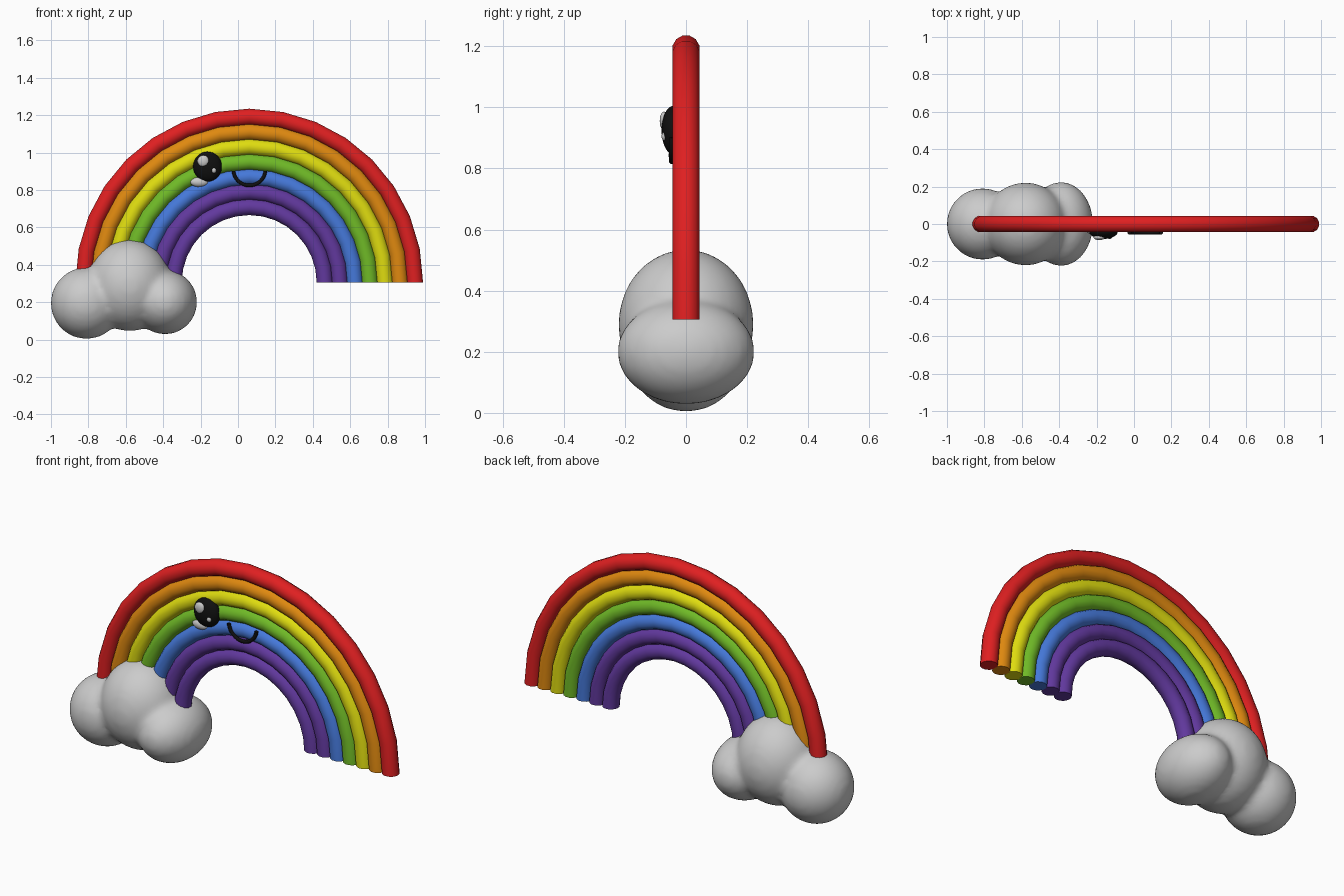
import bpy, bmesh, math
from mathutils import Matrix

if "Cube" in bpy.data.objects:
    bpy.data.objects.remove(bpy.data.objects["Cube"])


def material(name, rgb):
    m = bpy.data.materials.new(name)
    m.diffuse_color = (*rgb, 1)
    m.use_nodes = True
    m.node_tree.nodes["Principled BSDF"].inputs["Base Color"].default_value = m.diffuse_color
    return m


RED = material("red", (0.74, 0.014, 0.015))
ORANGE = material("orange", (0.74, 0.25, 0.005))
YELLOW = material("yellow", (0.74, 0.72, 0.005))
GREEN = material("green", (0.16, 0.49, 0.02))
BLUE = material("blue", (0.06, 0.19, 0.70))
PURPLE = material("purple", (0.12, 0.04, 0.34))
WHITE = material("soft white", (0.60, 0.60, 0.60))
BLACK = material("black", (0.005, 0.005, 0.005))


def finish(name, bm, mat):
    bmesh.ops.recalc_face_normals(bm, faces=bm.faces[:])
    mesh = bpy.data.meshes.new(name)
    bm.to_mesh(mesh)
    bm.free()
    mesh.materials.append(mat)
    ob = bpy.data.objects.new(name, mesh)
    bpy.context.collection.objects.link(ob)
    bpy.ops.object.select_all(action='DESELECT')
    bpy.context.view_layer.objects.active = ob
    ob.select_set(True)
    bpy.ops.object.shade_smooth_by_angle(angle=math.radians(50))
    return ob


def arc_tube(name, mat, centre, radius, thick, start, end, steps, sides):
    """Capped round tube swept along an arc in the xz plane."""
    bm = bmesh.new()
    rings = []
    for i in range(steps + 1):
        a = math.radians(start + (end - start) * i / steps)
        ring = []
        for j in range(sides):
            t = 2 * math.pi * (j + 0.5) / sides
            r = radius + thick * math.cos(t)
            ring.append(bm.verts.new((centre[0] + r * math.cos(a),
                                      centre[1] + thick * math.sin(t),
                                      centre[2] + r * math.sin(a))))
        rings.append(ring)
    for a, b in zip(rings, rings[1:]):
        for j in range(sides):
            k = (j + 1) % sides
            bm.faces.new((a[j], a[k], b[k], b[j]))
    bm.faces.new(rings[0])
    bm.faces.new(rings[-1])
    return finish(name, bm, mat)


def add_ball(bm, centre, size, u=24, v=16):
    bmesh.ops.create_uvsphere(bm, u_segments=u, v_segments=v, radius=1,
                              matrix=Matrix.Translation(centre) @ Matrix.Diagonal((*size, 1)))


def ball(name, mat, centre, size, u=24, v=16):
    bm = bmesh.new()
    add_ball(bm, centre, size, u, v)
    return finish(name, bm, mat)


# Rainbow bands, outermost first
bands = [("red", RED), ("orange", ORANGE), ("yellow", YELLOW), ("green", GREEN),
         ("blue", BLUE), ("outer_purple", PURPLE), ("inner_purple", PURPLE)]
for i, (name, mat) in enumerate(bands):
    arc_tube(name + "_band", mat, (0.06, 0, 0.305), 0.886 - 0.0803 * i,
             0.045, 0, 180, 16, 12)

# Cloud: three puffs melted together
bm = bmesh.new()
add_ball(bm, (-0.81, 0, 0.195), (0.192, 0.192, 0.192), 32, 20)
add_ball(bm, (-0.58, 0, 0.29), (0.225, 0.222, 0.245), 32, 20)
add_ball(bm, (-0.39, 0, 0.2), (0.172, 0.226, 0.172), 32, 20)
cloud = finish("cloud", bm, WHITE)
remesh = cloud.modifiers.new("melt", 'REMESH')
remesh.mode = 'VOXEL'
remesh.voxel_size = 0.018
remesh.use_smooth_shade = True
soften = cloud.modifiers.new("soften", 'SMOOTH')
soften.factor = 0.5
soften.iterations = 8

# Face: eye with two glints, cheek and smile
ball("eye", BLACK, (-0.163, -0.04, 0.925), (0.077, 0.04, 0.08))
ball("large_glint", WHITE, (-0.186, -0.072, 0.955), (0.031, 0.014, 0.031), 16, 10)
ball("small_glint", WHITE, (-0.13, -0.07, 0.905), (0.014, 0.01, 0.015), 12, 8)
ball("cheek", WHITE, (-0.207, -0.035, 0.843), (0.049, 0.022, 0.027), 20, 12)
arc_tube("smile", BLACK, (0.061, -0.046, 0.91), 0.086, 0.01, 186, 354, 16, 8)
